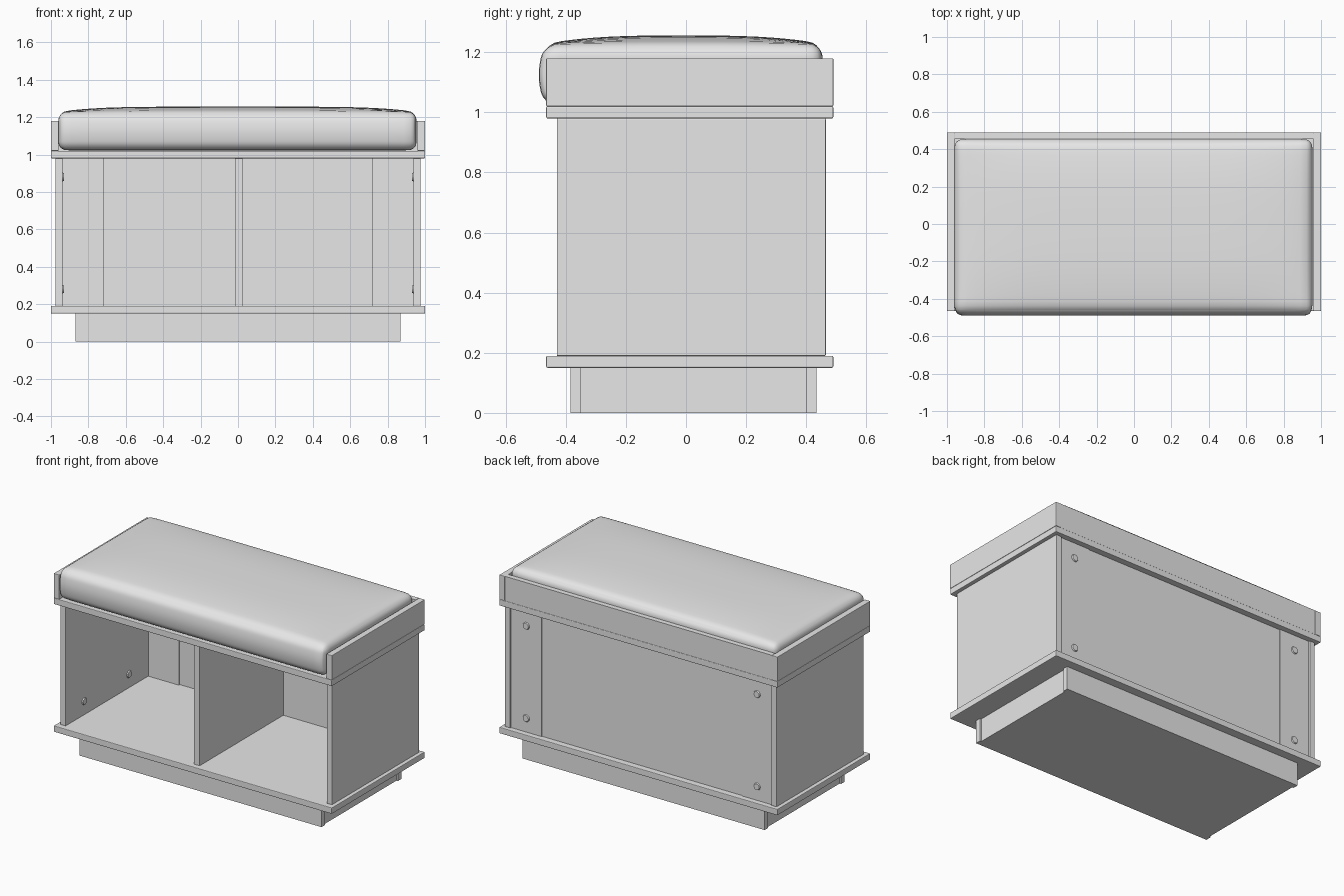
import bpy, bmesh, math
from mathutils import Vector

default = bpy.data.objects.get("Cube")
if default:
    bpy.data.objects.remove(default, do_unlink=True)

grey = bpy.data.materials.new("plain_grey")
grey.use_nodes = True
grey.diffuse_color = (0.8, 0.8, 0.8, 1)
grey.node_tree.nodes["Principled BSDF"].inputs["Base Color"].default_value = (0.8, 0.8, 0.8, 1)


def finish(name, bm):
    mesh = bpy.data.meshes.new(name)
    bm.to_mesh(mesh)
    bm.free()
    mesh.materials.append(grey)
    obj = bpy.data.objects.new(name, mesh)
    bpy.context.collection.objects.link(obj)
    return obj


def board(name, x, y, z, bevel=0.0):
    """Box spanning the given (low, high) ranges."""
    bm = bmesh.new()
    bmesh.ops.create_cube(bm, size=1)
    for v in bm.verts:
        v.co = Vector([a + (b - a) * (c + 0.5) for (a, b), c in zip((x, y, z), v.co)])
    if bevel:
        bmesh.ops.bevel(bm, geom=bm.edges[:], offset=bevel, segments=2,
                        profile=0.5, affect='EDGES')
    return finish(name, bm)


def mirrored(name, x, y, z, bevel=0.0):
    board("left_" + name, x, y, z, bevel)
    board("right_" + name, (-x[1], -x[0]), y, z, bevel)


def screw_cap(name, location, axis):
    bm = bmesh.new()
    bmesh.ops.create_cone(bm, cap_ends=True, segments=16, radius1=0.024,
                          radius2=0.02, depth=0.008)
    obj = finish(name, bm)
    obj.location = location
    obj.rotation_euler = Vector(axis).to_track_quat('Z', 'Y').to_euler()


# Plinth: front and back boards around a slightly narrower core
board("plinth_front", (-0.87, 0.87), (-0.385, -0.35), (0, 0.15))
board("plinth_back", (-0.87, 0.87), (0.4, 0.435), (0, 0.15))
board("plinth_core", (-0.86, 0.86), (-0.35, 0.4), (0, 0.15))

# Base and top shelves
depth = (-0.465, 0.49)
board("base_shelf", (-1, 1), depth, (0.15, 0.19), 0.004)
board("top_shelf", (-1, 1), depth, (0.98, 1.02), 0.004)

# Cabinet: sides, divider, recessed back with thicker corner strips
body = (0.19, 0.98)
mirrored("side_panel", (0.938, 0.977), (-0.43, 0.465), body, 0.003)
board("divider", (-0.015, 0.025), (-0.43, 0.435), body)
board("back_panel", (-0.72, 0.72), (0.43, 0.45), body)
mirrored("back_strip", (0.72, 0.938), (0.42, 0.455), body)

# Rim around the seat
rim = (1.02, 1.18)
mirrored("seat_rim_side", (0.96, 1), depth, rim, 0.003)
board("seat_rim_back", (-0.96, 0.96), (0.455, 0.488), rim)

# Screw caps on the back strips and inside the side panels
for side, label in ((1, "left"), (-1, "right")):
    for z in (0.28, 0.88):
        screw_cap(label + "_back_cap", (side * 0.83, 0.458, z), (0, 1, 0))
        for y in (-0.24, 0.22):
            screw_cap(label + "_inner_cap", (side * 0.935, y, z), (-side, 0, 0))

# Cushion: rounded box with a domed top and a bulging front
bm = bmesh.new()
bmesh.ops.create_cube(bm, size=2)
bmesh.ops.subdivide_edges(bm, edges=bm.edges[:], cuts=24, use_grid_fill=True)
half = Vector((0.957, 0.462, 0.103))
centre = Vector((-0.003, -0.008, 1.125))
radius = 0.045
for v in bm.verts:
    u = Vector([math.sin(c * math.pi / 2) for c in v.co])
    p = Vector([a * b for a, b in zip(u, half)])
    inner = Vector([max(-h + radius, min(h - radius, c)) for c, h in zip(p, half)])
    if (p - inner).length > 1e-6:
        p = inner + (p - inner).normalized() * radius
    up = (p.z / half.z + 1) / 2
    dome = (1 - abs(u.x) ** 5) * (1 - abs(u.y) ** 3)
    p.z += 0.028 * up * dome
    front = max(0, -u.y) ** 6
    p.y -= 0.02 * front * math.sin(math.pi * max(0, min(1, up)))
    v.co = p + centre
for face in bm.faces:
    face.smooth = True
finish("cushion", bm)
